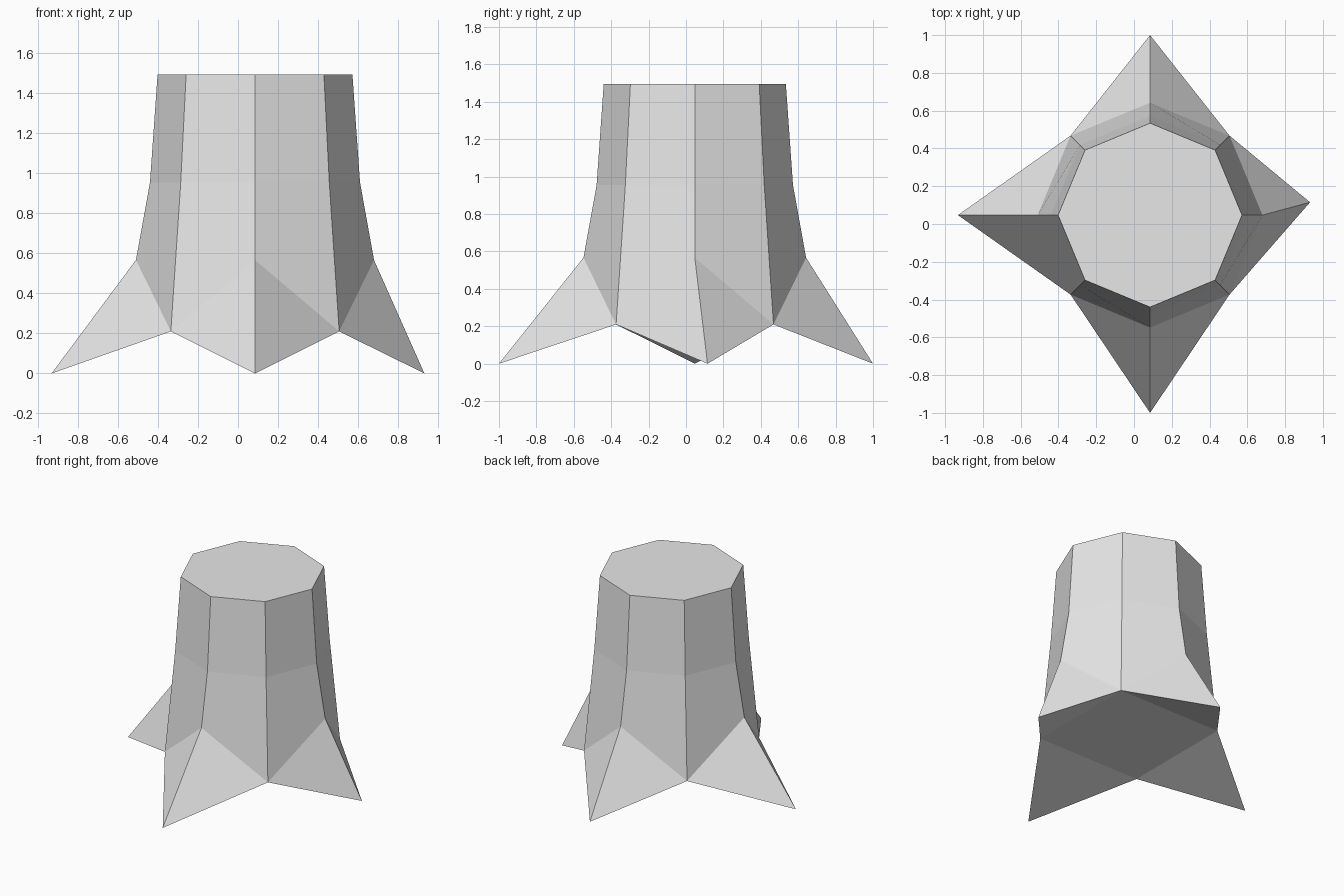
import bpy
import bmesh
from math import cos, sin, pi

cube = bpy.data.objects.get("Cube")
if cube:
    bpy.data.objects.remove(cube, do_unlink=True)

SIDES = 8
CX, CY = 0.085, 0.047

# Bark and cut wood share one plain grey
grey = bpy.data.materials.new("plain_grey")
grey.use_nodes = True
grey.diffuse_color = (0.8, 0.8, 0.8, 1)
grey.node_tree.nodes["Principled BSDF"].inputs["Base Color"].default_value = (0.8, 0.8, 0.8, 1)

bm = bmesh.new()


def ring(radius, ridge_z, valley_z):
    """Octagon whose corners alternate between root ridges and valleys."""
    return [bm.verts.new((CX + radius * cos(i * 2 * pi / SIDES),
                          CY + radius * sin(i * 2 * pi / SIDES),
                          valley_z if i % 2 else ridge_z))
            for i in range(SIDES)]


# Trunk: three rings, the lowest one dipping between the roots
top = ring(0.487, 1.495, 1.495)
middle = ring(0.525, 0.955, 0.955)
base = ring(0.595, 0.567, 0.21)
for upper, lower in ((top, middle), (middle, base)):
    for i in range(SIDES):
        j = (i + 1) % SIDES
        bm.faces.new((upper[i], lower[i], lower[j], upper[j]))
bm.faces.new(top)

# Roots: a pointed tip in front of each ridge
tips = [bm.verts.new((x, y, 0)) for x, y in
        ((0.932, 0.115), (CX, 1.0), (-0.932, CY), (CX, -1.0))]
outline = []
for n, tip in enumerate(tips):
    i = 2 * n
    before, ridge, after = base[i - 1], base[i], base[i + 1]
    bm.faces.new((tip, ridge, before))
    bm.faces.new((tip, after, ridge))
    # Underside of the root
    bm.faces.new((tip, before, after))
    outline.append(after)

# Underside of the trunk
bm.faces.new(list(reversed(outline)))
bmesh.ops.recalc_face_normals(bm, faces=bm.faces[:])

mesh = bpy.data.meshes.new("tree_stump")
bm.to_mesh(mesh)
bm.free()
mesh.materials.append(grey)
stump = bpy.data.objects.new("tree_stump", mesh)
bpy.context.collection.objects.link(stump)
